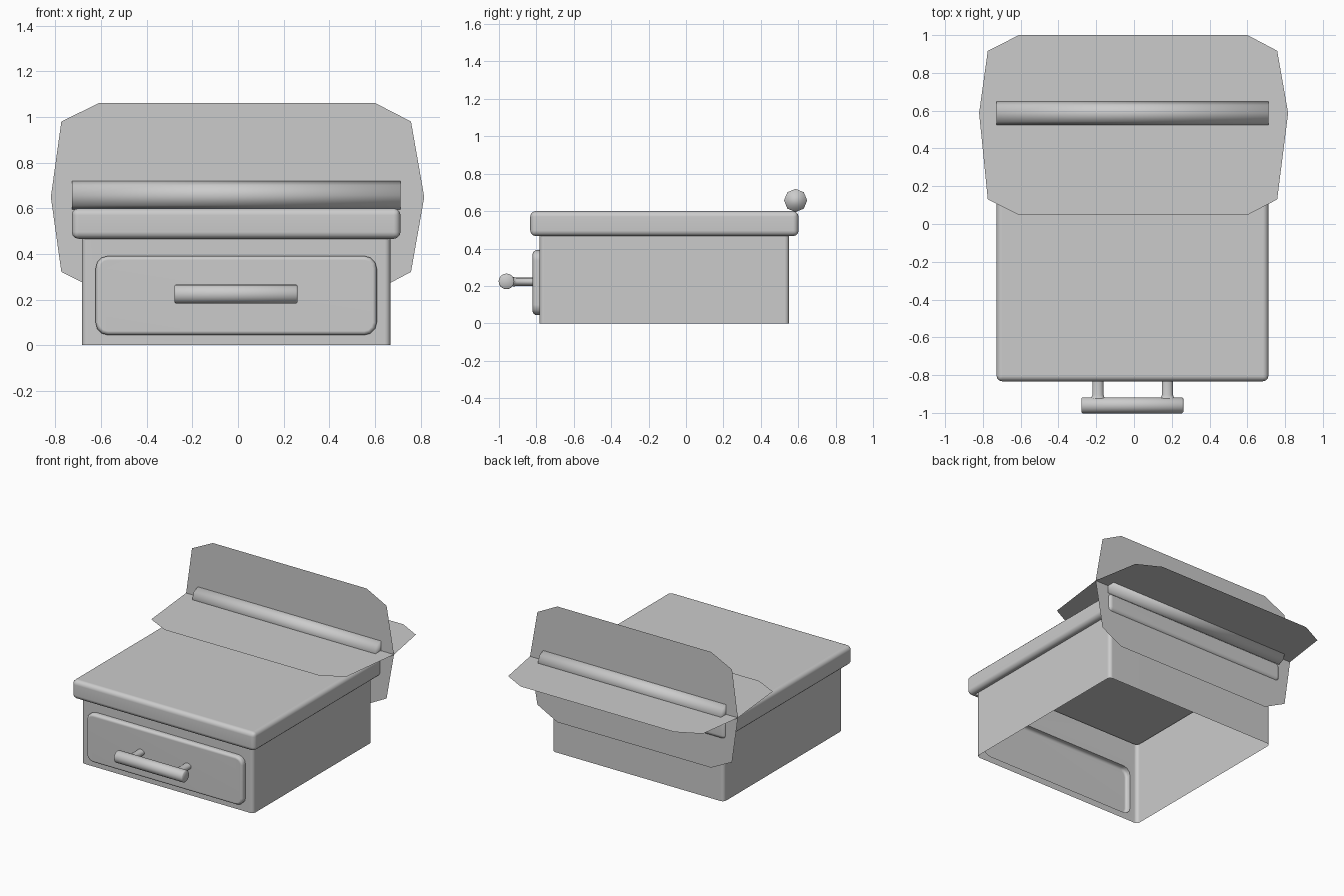
import bpy, bmesh
from math import pi, cos, sin, radians

if "Cube" in bpy.data.objects:
    bpy.data.objects.remove(bpy.data.objects["Cube"])

CX = -0.008  # shared centre line of the solid parts


def finish(bm, name, angle=40, weighted=False):
    me = bpy.data.meshes.new(name)
    bm.to_mesh(me)
    bm.free()
    ob = bpy.data.objects.new(name, me)
    bpy.context.collection.objects.link(ob)
    if angle:
        bpy.ops.object.select_all(action='DESELECT')
        bpy.context.view_layer.objects.active = ob
        ob.select_set(True)
        bpy.ops.object.shade_smooth_by_angle(angle=radians(angle))
    if weighted:
        ob.modifiers.new("flat_faces", 'WEIGHTED_NORMAL').keep_sharp = True
    return ob


def box(x0, x1, y0, y1, z0, z1):
    bm = bmesh.new()
    bmesh.ops.create_cube(bm, size=1)
    for v in bm.verts:
        v.co.x = x1 if v.co.x > 0 else x0
        v.co.y = y1 if v.co.y > 0 else y0
        v.co.z = z1 if v.co.z > 0 else z0
    return bm


def rounded_rect(x0, x1, z0, z1, r, n=3):
    pts = []
    for cx, cz, a0 in ((x1 - r, z1 - r, 0), (x0 + r, z1 - r, 1), (x0 + r, z0 + r, 2), (x1 - r, z0 + r, 3)):
        for i in range(n + 1):
            a = (a0 + i / n) * pi / 2
            pts.append((cx + r * cos(a), cz + r * sin(a)))
    return pts


def loft(bm, rings, cap_start=False, cap_end=True):
    loops = [[bm.verts.new(p) for p in ring] for ring in rings]
    for a, b in zip(loops, loops[1:]):
        for i in range(len(a)):
            j = (i + 1) % len(a)
            bm.faces.new((a[i], a[j], b[j], b[i]))
    if cap_start:
        bm.faces.new(loops[0][::-1])
    if cap_end:
        bm.faces.new(loops[-1])
    return loops


def rod(name, axis, centre, stations, sides, caps=True, angle=40):
    """Loft of ellipses along x or y; a station is (position, radius across, radius up)."""
    bm = bmesh.new()
    rings = []
    for t, ru, rv in stations:
        ring = []
        for i in range(sides):
            a = 2 * pi * i / sides
            u, v = centre[0] + ru * cos(a), centre[1] + rv * sin(a)
            ring.append((t, u, v) if axis == 'x' else (u, t, v))
        rings.append(ring)
    loft(bm, rings, caps, caps)
    bmesh.ops.recalc_face_normals(bm, faces=bm.faces)
    return finish(bm, name, angle)


# body: open-bottomed shell reaching up inside the lid, front wall bulging into the drawer panel
YF, TOP = -0.783, 0.585
bm = box(CX - 0.676, CX + 0.676, YF, 0.552, 0, TOP)
upright = [e for e in bm.edges if abs(e.verts[0].co.z - e.verts[1].co.z) > 0.1]
bmesh.ops.bevel(bm, geom=upright, offset=0.025, segments=3, profile=0.5, affect='EDGES')
bm.normal_update()
front = [f for f in bm.faces if f.normal.y < -0.99]
ends = [f for f in bm.faces if abs(f.normal.z) > 0.9]
bmesh.ops.delete(bm, geom=front + ends, context='FACES_ONLY')
rings = []
for y, d in ((YF, 0), (-0.803, 0), (-0.814, 0.006), (-0.82, 0.018)):
    pts = rounded_rect(CX - 0.616 + d, CX + 0.616 - d, 0.044 + d, 0.391 - d, 0.055 - d)
    rings.append([(x, y, z) for x, z in pts])
hole = loft(bm, rings)[0]
inner = [bm.edges.get((hole[i], hole[(i + 1) % len(hole)])) for i in range(len(hole))]
outer = [e for e in bm.edges if all(abs(v.co.y - YF) < 1e-5 for v in e.verts) and e not in inner]
for z in (0, TOP):
    vs = [v for v in bm.verts if abs(v.co.y - YF) < 1e-5 and abs(v.co.z - z) < 1e-5]
    if bm.edges.get(vs) is None:
        outer.append(bm.edges.new(vs))
bmesh.ops.triangle_fill(bm, edges=outer + inner, use_beauty=True, normal=(0, -1, 0))
bmesh.ops.recalc_face_normals(bm, faces=bm.faces)
finish(bm, "body_with_drawer", weighted=True)

# lid with rounded edges; underneath only a lip overhangs the body
bm = box(CX - 0.72, CX + 0.72, -0.833, 0.602, 0.466, 0.60)
bmesh.ops.bevel(bm, geom=list(bm.edges), offset=0.03, segments=3, profile=0.5, affect='EDGES')
bm.normal_update()
under = [min(bm.faces, key=lambda f: f.calc_center_median().z)]
bmesh.ops.inset_region(bm, faces=under, thickness=0.016)
bmesh.ops.delete(bm, geom=under, context='FACES')
finish(bm, "lid", weighted=True)

# drawer handle: bar on two flared posts
bar = [(-0.279, 0.036, 0.036), (-0.273, 0.042, 0.042), (0.255, 0.042, 0.042), (0.261, 0.036, 0.036)]
rod("handle_bar", 'x', (-0.96, 0.224), bar, 16, angle=180)
for side in (-1, 1):
    post = [(-0.82, 0.029, 0.022), (-0.905, 0.029, 0.022), (-0.916, 0.034, 0.024), (-0.924, 0.042, 0.026)]
    rod("handle_post", 'y', (-0.007 + side * 0.184, 0.222), post, 12, caps=False)

# eight-sided roll behind the lid
rod("roll", 'x', (0.586, 0.657), [(-0.727, 0.062, 0.062), (0.712, 0.062, 0.062)], 8, angle=180)

# two crossed flat sheets through the roll
YS, ZS = 0.588, 0.649
half = (0.605, 0.766, 0.818, 0.766, 0.605)
shift = (-0.004, -0.008, -0.002, -0.008, -0.004)
for name, heights in (("upright_sheet", (0.238, 0.321, ZS, 0.98, 1.061)),
                      ("level_sheet", (0.048, 0.13, YS, 0.917, 1.0))):
    bm = bmesh.new()
    right = [(s + w, h) for w, s, h in zip(half, shift, heights)]
    left = [(s - w, h) for w, s, h in zip(half, shift, heights)][::-1]
    bm.faces.new([bm.verts.new((x, YS, h) if name == "upright_sheet" else (x, h, ZS))
                  for x, h in right + left])
    finish(bm, name, angle=0)
